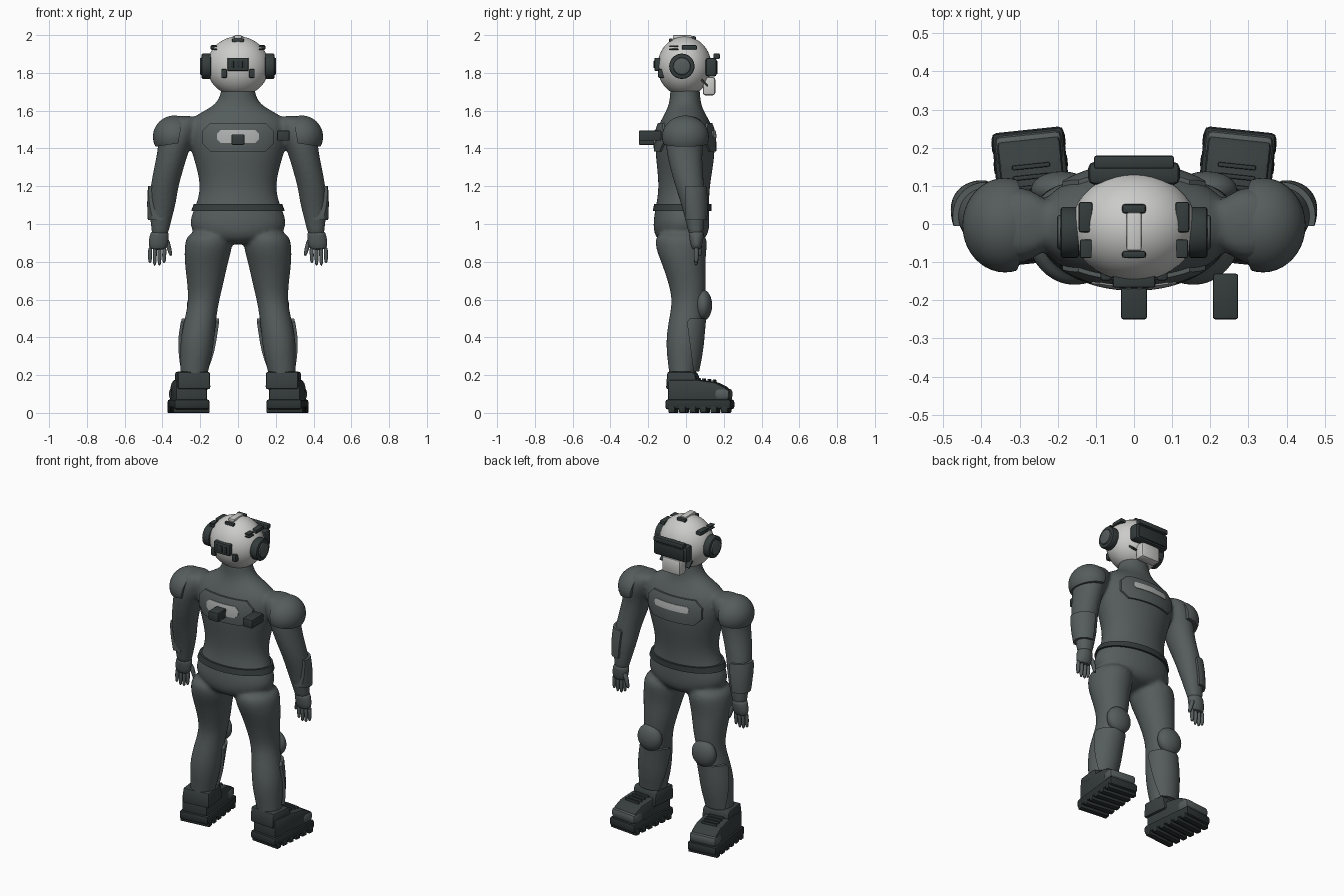
import bpy, bmesh, math
from mathutils import Matrix, Vector, Euler

if "Cube" in bpy.data.objects:
    bpy.data.objects.remove(bpy.data.objects["Cube"])


def material(name, r, g, b):
    m = bpy.data.materials.new(name)
    m.use_nodes = True
    m.diffuse_color = (r, g, b, 1)
    node = m.node_tree.nodes["Principled BSDF"]
    node.inputs["Base Color"].default_value = (r, g, b, 1)
    node.inputs["Roughness"].default_value = 0.7
    return m


SUIT = material("suit grey", 0.09, 0.108, 0.106)
DARK = material("dark gear", 0.035, 0.045, 0.045)
BOOT = material("boot", 0.04, 0.05, 0.05)
SOLE = material("sole", 0.025, 0.032, 0.032)
SHELL = material("helmet shell", 0.6, 0.6, 0.59)
PANEL = material("pale panel", 0.42, 0.43, 0.43)
SIDES = (("left", 1), ("right", -1))


def finish(name, bm, mat, angle=35):
    bmesh.ops.recalc_face_normals(bm, faces=bm.faces)
    mesh = bpy.data.meshes.new(name)
    bm.to_mesh(mesh)
    bm.free()
    mesh.materials.append(mat)
    ob = bpy.data.objects.new(name, mesh)
    bpy.context.collection.objects.link(ob)
    activate(ob)
    bpy.ops.object.shade_smooth_by_angle(angle=math.radians(angle))
    return ob


def activate(ob):
    for o in bpy.context.selected_objects:
        o.select_set(False)
    bpy.context.view_layer.objects.active = ob
    ob.select_set(True)


def apply_all(ob):
    activate(ob)
    for m in list(ob.modifiers):
        bpy.ops.object.modifier_apply(modifier=m.name)


def loft(bm, rings, s=1, n=20):
    """Stack of ellipses given as (x, y, z, x radius, y radius)."""
    loops = []
    for x, y, z, rx, ry in rings:
        loops.append([bm.verts.new((s * (x + rx * math.cos(a)), y + ry * math.sin(a), z))
                      for a in (math.tau * i / n for i in range(n))])
    for a, b in zip(loops, loops[1:]):
        for i in range(n):
            bm.faces.new((a[i], a[(i + 1) % n], b[(i + 1) % n], b[i]))
    bm.faces.new(loops[0])
    bm.faces.new(loops[-1])


def prism(bm, pts, lo, hi, axis="y", s=1):
    """Polygon drawn across one axis and extruded along it."""
    def at(p, d):
        return (s * p[0], d, p[1]) if axis == "y" else (s * d, p[0], p[1])
    a, b = ([bm.verts.new(at(p, d)) for p in pts] for d in (lo, hi))
    bm.faces.new(a)
    bm.faces.new(b)
    for i in range(len(pts)):
        j = (i + 1) % len(pts)
        bm.faces.new((a[i], a[j], b[j], b[i]))


def soften(bm, width):
    bmesh.ops.recalc_face_normals(bm, faces=bm.faces)
    bmesh.ops.bevel(bm, geom=bm.edges[:], offset=width, segments=2, profile=0.5, affect="EDGES")


def box(name, at, size, mat, bevel=0.006, rot=(0, 0, 0), frame=Matrix()):
    bm = bmesh.new()
    bmesh.ops.create_cube(bm, size=1)
    bmesh.ops.scale(bm, vec=size, verts=bm.verts)
    soften(bm, min(bevel, min(size) * 0.3))
    bm.transform(frame @ Matrix.Translation(at) @ Euler(rot).to_matrix().to_4x4())
    return finish(name, bm, mat)


def ball(name, at, radii, mat, cuts=(), rot=(0, 0, 0)):
    bm = bmesh.new()
    bmesh.ops.create_uvsphere(bm, u_segments=40, v_segments=24, radius=1)
    bmesh.ops.scale(bm, vec=radii, verts=bm.verts)
    bm.transform(Matrix.Translation(at) @ Euler(rot).to_matrix().to_4x4())
    for co, no in cuts:
        cut = bmesh.ops.bisect_plane(bm, geom=bm.verts[:] + bm.edges[:] + bm.faces[:],
                                     plane_co=co, plane_no=no, clear_inner=True)
        edges = [e for e in cut["geom_cut"] if isinstance(e, bmesh.types.BMEdge)]
        bmesh.ops.holes_fill(bm, edges=edges, sides=0)
    return finish(name, bm, mat)


def disc(name, at, radius, depth, mat):
    bm = bmesh.new()
    bmesh.ops.create_cone(bm, cap_ends=True, segments=32, radius1=radius, radius2=radius, depth=depth)
    rims = [e for e in bm.edges if abs(e.verts[0].co.z - e.verts[1].co.z) < 1e-5]
    bmesh.ops.bevel(bm, geom=rims, offset=0.008, segments=2, profile=0.5, affect="EDGES")
    bm.transform(Matrix.Translation(at) @ Matrix.Rotation(math.pi / 2, 4, "Y"))
    return finish(name, bm, mat)


# Body suit: torso, legs, arms and shoulders fused into one smooth skin
bm = bmesh.new()
loft(bm, [(0, -.03, .89, .12, .10), (0, -.025, .94, .23, .145), (0, -.025, 1.0, .268, .152),
          (0, -.02, 1.08, .235, .145), (0, -.01, 1.18, .197, .134), (0, -.005, 1.3, .222, .15),
          (0, -.005, 1.4, .255, .162), (0, -.005, 1.5, .275, .155), (0, -.005, 1.57, .25, .118),
          (0, -.005, 1.62, .13, .088), (0, -.005, 1.68, .09, .08), (0, -.005, 1.76, .09, .08)])
for _, s in SIDES:
    loft(bm, [(.15, -.025, .97, .12, .14), (.156, -.027, .88, .13, .14), (.168, -.015, .8, .117, .118),
              (.172, .005, .7, .10, .103), (.18, .015, .6, .083, .088), (.195, .003, .52, .083, .09),
              (.215, -.012, .4, .092, .096), (.222, -.015, .3, .086, .088),
              (.235, -.02, .2, .072, .068), (.24, -.02, .1, .07, .065)], s)
    loft(bm, [(.28, 0, 1.575, .075, .06), (.305, 0, 1.53, .105, .10), (.325, -.005, 1.46, .10, .106),
              (.34, -.01, 1.4, .084, .098), (.365, 0, 1.3, .08, .088), (.39, .02, 1.2, .075, .078),
              (.397, .035, 1.12, .072, .067), (.405, .045, 1.05, .062, .056),
              (.413, .052, .96, .047, .042), (.415, .053, .93, .04, .035)], s)
body = finish("body_suit", bm, SUIT, 180)
body.modifiers.new("round", "SUBSURF").levels = 2
remesh = body.modifiers.new("fuse", "REMESH")
remesh.mode, remesh.voxel_size, remesh.use_smooth_shade = "VOXEL", 0.011, True
relax = body.modifiers.new("relax", "SMOOTH")
relax.factor, relax.iterations = 0.5, 8
apply_all(body)


def plate(name, mat, offset, pieces):
    """Fitted plate: a fattened copy of the body kept only inside the prisms."""
    bm = bmesh.new()
    for pts, lo, hi, axis, s in pieces:
        prism(bm, pts, lo, hi, axis, s)
    cutter = finish(name + "_cutter", bm, mat)
    ob = body.copy()
    ob.data = body.data.copy()
    ob.name = ob.data.name = name
    ob.data.materials[0] = mat
    bpy.context.collection.objects.link(ob)
    fat = ob.modifiers.new("fatten", "DISPLACE")
    fat.strength, fat.mid_level = offset, 0
    cut = ob.modifiers.new("trim", "BOOLEAN")
    cut.operation, cut.object, cut.solver = "INTERSECT", cutter, "EXACT"
    apply_all(ob)
    bpy.ops.object.shade_smooth_by_angle(angle=math.radians(40))
    bpy.data.objects.remove(cutter)


def rect(u0, u1, v0, v1, c=0):
    if not c:
        return [(u0, v0), (u1, v0), (u1, v1), (u0, v1)]
    return [(u0 + c, v0), (u1 - c, v0), (u1, v0 + c), (u1, v1 - c),
            (u1 - c, v1), (u0 + c, v1), (u0, v1 - c), (u0, v0 + c)]


# Fitted plates, belt and pale panels
plate("belt", DARK, .012, [(rect(-.3, .3, 1.07, 1.105), -.3, .3, "y", 1)])
plate("chest_and_back_plate", SUIT, .01, [(rect(-.188, .188, 1.383, 1.535, .042), -.3, .3, "y", 1)])
plate("back_panel", PANEL, .014, [(rect(-.112, .112, 1.428, 1.498, .022), -.3, 0, "y", 1)])
plate("chest_stripe", PANEL, .014, [(rect(-.12, .12, 1.455, 1.495, .012), 0, .3, "y", 1)])
plate("shin_plates", SUIT, .017,
      [([(.005, .48), (.04, .22), (.2, .22), (.2, .5), (.02, .5)], .05, .4, "x", s) for _, s in SIDES])
plate("forearm_plates", SUIT, .015,
      [([(.38, 1.19), (.40, 1.02), (.6, 1.02), (.6, 1.2), (.39, 1.2)], -.005, .2, "y", s) for _, s in SIDES])

for side, s in SIDES:
    # Shoulder cap and knee pad
    ball(side + "_shoulder_cap", (s * .338, -.003, 1.462), (.112, .124, .112), SUIT,
         [((s * .307, 0, 1.48), (s * .98, 0, .18)), ((s * .38, 0, 1.418), (s * .15, 0, 1))])
    ball(side + "_knee_pad", (s * .19, .09, .57), (.08, .048, .082), SUIT)

    # Hand with four fingers and thumb
    bm = bmesh.new()
    loft(bm, [(.414, .054, .965, .045, .04), (.416, .055, .945, .052, .042), (.422, .055, .9, .054, .034),
              (.425, .055, .86, .047, .026)], s, 14)
    for i, tip in enumerate((.79, .775, .775, .79)):
        x = .389 + i * .025
        loft(bm, [(x, .055, .885, .013, .016), (x + .002, .055, .83, .012, .014),
                  (x + .002, .053, tip, .009, .011)], s, 8)
    loft(bm, [(.385, .068, .93, .018, .018), (.366, .073, .88, .014, .016),
              (.354, .073, .825, .009, .011)], s, 8)
    hand = finish(side + "_hand", bm, SUIT, 60)
    hand.modifiers.new("round", "SUBSURF").levels = 1

    # Boot, toes turned slightly outward
    turn = Matrix.Translation((s * .262, .073, 0)) @ Matrix.Rotation(-s * math.radians(6), 4, "Z")
    box(side + "_sole", (0, 0, .045), (.19, .35, .054), SOLE, .014, frame=turn)
    for i in range(6):
        box(f"{side}_tread_{i}", (0, -.14 + i * .056, .018), (.194, .036, .036), SOLE, .006, frame=turn)
    bm = bmesh.new()
    prism(bm, [(-.162, .06), (.162, .06), (.165, .1), (.145, .135), (.09, .162), (-.01, .176), (-.162, .176)],
          -.083, .083, "x")
    soften(bm, .012)
    bm.transform(turn)
    finish(side + "_boot", bm, BOOT)
    bm = bmesh.new()
    prism(bm, [(-.172, .125), (0, .125), (-.015, .205), (-.03, .218), (-.165, .218)], -.087, .087, "x")
    soften(bm, .012)
    bm.transform(Matrix.Translation((-s * .012, 0, 0)) @ turn)
    finish(side + "_boot_collar", bm, BOOT)
    box(side + "_toe_cap", (0, .127, .1), (.176, .078, .055), SUIT, .016, frame=turn)
    for i in range(4):
        box(f"{side}_lace_{i}", (0, -.005 + i * .028, .176 - i * .003), (.1, .012, .018), DARK, frame=turn)

    # Ear cups and helmet side fittings
    disc(side + "_ear_cup", (s * .168, -.022, 1.835), .067, .05, DARK)
    disc(side + "_ear_pad", (s * .18, -.022, 1.835), .046, .044, SUIT)
    box(side + "_crown_plate", (s * .127, .018, 1.935), (.036, .08, .024), DARK)
    for i in range(2):
        box(f"{side}_crown_slat_{i}", (s * .126, -.065, 1.924 + i * .017), (.03, .048, .008), DARK)
    box(side + "_cheek_strip", (s * .09, .088, 1.757), (.03, .078, .011), DARK, .003, (-math.pi / 4, 0, 0))
    box(side + "_rear_lug", (s * .073, -.128, 1.797), (.03, .04, .046), DARK)

# Helmet and visor
ball("helmet", (0, -.008, 1.835), (.165, .143, .158), SHELL)
box("crown_strip", (0, -.02, 1.99), (.04, .1, .02), SHELL)
box("crown_bracket_front", (0, .04, 1.983), (.062, .024, .022), DARK)
box("crown_bracket_rear", (0, -.08, 1.972), (.062, .018, .022), DARK)
box("visor", (0, .133, 1.83), (.24, .06, .1), DARK, .016)
box("visor_lens", (0, .155, 1.828), (.2, .026, .072), SOLE, .01)
box("visor_rail", (0, .162, 1.888), (.21, .034, .03), DARK)
box("chin_guard", (0, .122, 1.73), (.13, .066, .098), SHELL, .014)
box("rear_vent", (0, -.147, 1.845), (.112, .04, .07), DARK)
for i in (-1, 0, 1):
    box(f"rear_vent_slot_{i + 2}", (i * .03, -.167, 1.845), (.016, .008, .04), SOLE, .002)

# Back gear boxes
box("back_box_centre", (0, -.19, 1.447), (.068, .12, .056), DARK)
box("back_box_side", (.24, -.19, 1.468), (.066, .12, .054), DARK)
